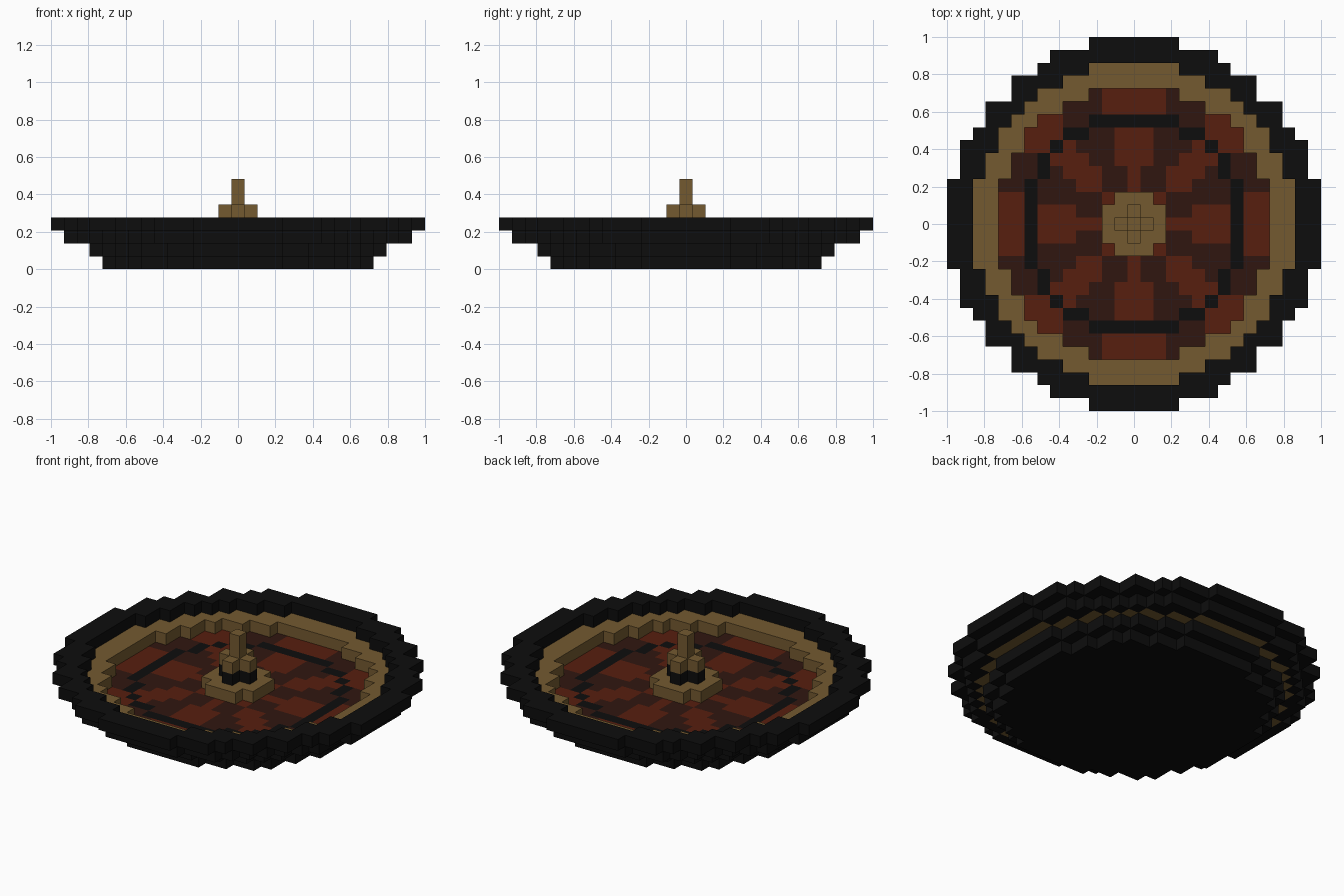
import bpy
import bmesh

if "Cube" in bpy.data.objects:
    bpy.data.objects.remove(bpy.data.objects["Cube"])

V = 2 / 29  # block size


def material(name, rgb):
    m = bpy.data.materials.new(name)
    m.diffuse_color = (*rgb, 1)
    m.use_nodes = True
    m.node_tree.nodes["Principled BSDF"].inputs["Base Color"].default_value = m.diffuse_color
    return m


BLACK = material("black", (0.004, 0.004, 0.004))
GOLD = material("gold", (0.174, 0.102, 0.030))
RED = material("red", (0.095, 0.013, 0.0045))
BROWN = material("brown", (0.030, 0.008, 0.005))

# Half-widths per row (from the middle outwards) of each stepped disc
DISC = {
    14: [14] * 4 + [13] * 3 + [12] + [11] * 2 + [9] * 2 + [7, 6, 3],
    13: [13] * 4 + [12] * 2 + [11] * 2 + [10] + [9] + [7] * 2 + [5, 3],
    12: [12] * 4 + [11] * 2 + [10] * 2 + [9, 8, 7, 5, 3],
    11: [11] * 4 + [10] * 2 + [9] + [8] * 2 + [6] + [5, 3],
    10: [10] * 4 + [9] * 2 + [8] * 2 + [7, 5, 3],
}
DISC[13] = [max(x for x in range(14) if x * x + y * y <= 180) for y in range(14)]
DISC[11] = [max(x for x in range(12) if x * x + y * y <= 131) for y in range(12)]

blocks = {}  # (x, y, z) -> (part, material)


def inside(r, x, y):
    rows = DISC[r]
    return abs(y) < len(rows) and abs(x) <= rows[abs(y)]


def disc(r, z, part, mat, hole=None):
    for x in range(-r, r + 1):
        for y in range(-r, r + 1):
            if inside(r, x, y) and not (hole and inside(hole, x, y)):
                blocks[x, y, z] = (part, mat)


def cross(long, short, z, part, mat):
    for x in range(-long, long + 1):
        for y in range(-long, long + 1):
            if min(abs(x), abs(y)) <= short:
                blocks[x, y, z] = (part, mat)


def floor_pattern(x, y):
    a, b = sorted((abs(x), abs(y)))
    if (b == 8 and a <= 3) or (b == 7 and a in (4, 5)) or a == b == 6:
        return "floor_ring", BLACK
    straight = a <= 2 if b >= 9 else a == 0 or (a == 1 and b >= 5)
    if straight or a * 3 > b * 2:
        return "floor_red_sectors", RED
    return "floor_brown_sectors", BROWN


# Stepped bowl: base, patterned floor, gold band, black rim
disc(10, 0, "bowl", BLACK)
disc(11, 1, "bowl", BLACK)
disc(13, 2, "bowl", BLACK, hole=12)
disc(12, 2, "gold_band", GOLD, hole=10)
disc(14, 3, "bowl", BLACK, hole=12)
for (x, y, z) in list(blocks):
    if z == 1 and inside(10, x, y):
        blocks[x, y, z] = floor_pattern(x, y)

# Central boss: plate, dark neck, collar, spike
cross(2, 1, 2, "hub_plate", GOLD)
cross(1, 0, 3, "hub_neck", BLACK)
cross(1, 0, 4, "hub_collar", GOLD)
for z in (5, 6):
    blocks[0, 0, z] = ("spike", GOLD)


# Outward quad corners of a block for each direction
def quad(cell, axis, sign):
    u, w = (axis + 1) % 3, (axis + 2) % 3
    corners = []
    for du, dw in ((-1, -1), (1, -1), (1, 1), (-1, 1))[::sign]:
        p = [cell[0], cell[1], cell[2] + 0.5]
        p[axis] += sign * 0.5
        p[u] += du * 0.5
        p[w] += dw * 0.5
        corners.append(tuple(c * V for c in p))
    return corners


# One mesh per part, keeping only the exposed block faces
meshes = {}
for cell, (part, mat) in blocks.items():
    bm, _ = meshes.setdefault(part, (bmesh.new(), mat))
    for axis in range(3):
        for sign in (1, -1):
            n = list(cell)
            n[axis] += sign
            if tuple(n) not in blocks:
                bm.faces.new([bm.verts.new(p) for p in quad(cell, axis, sign)])

for part, (bm, mat) in meshes.items():
    bmesh.ops.remove_doubles(bm, verts=bm.verts, dist=0.001)
    me = bpy.data.meshes.new(part)
    bm.to_mesh(me)
    bm.free()
    me.materials.append(mat)
    bpy.context.collection.objects.link(bpy.data.objects.new(part, me))
